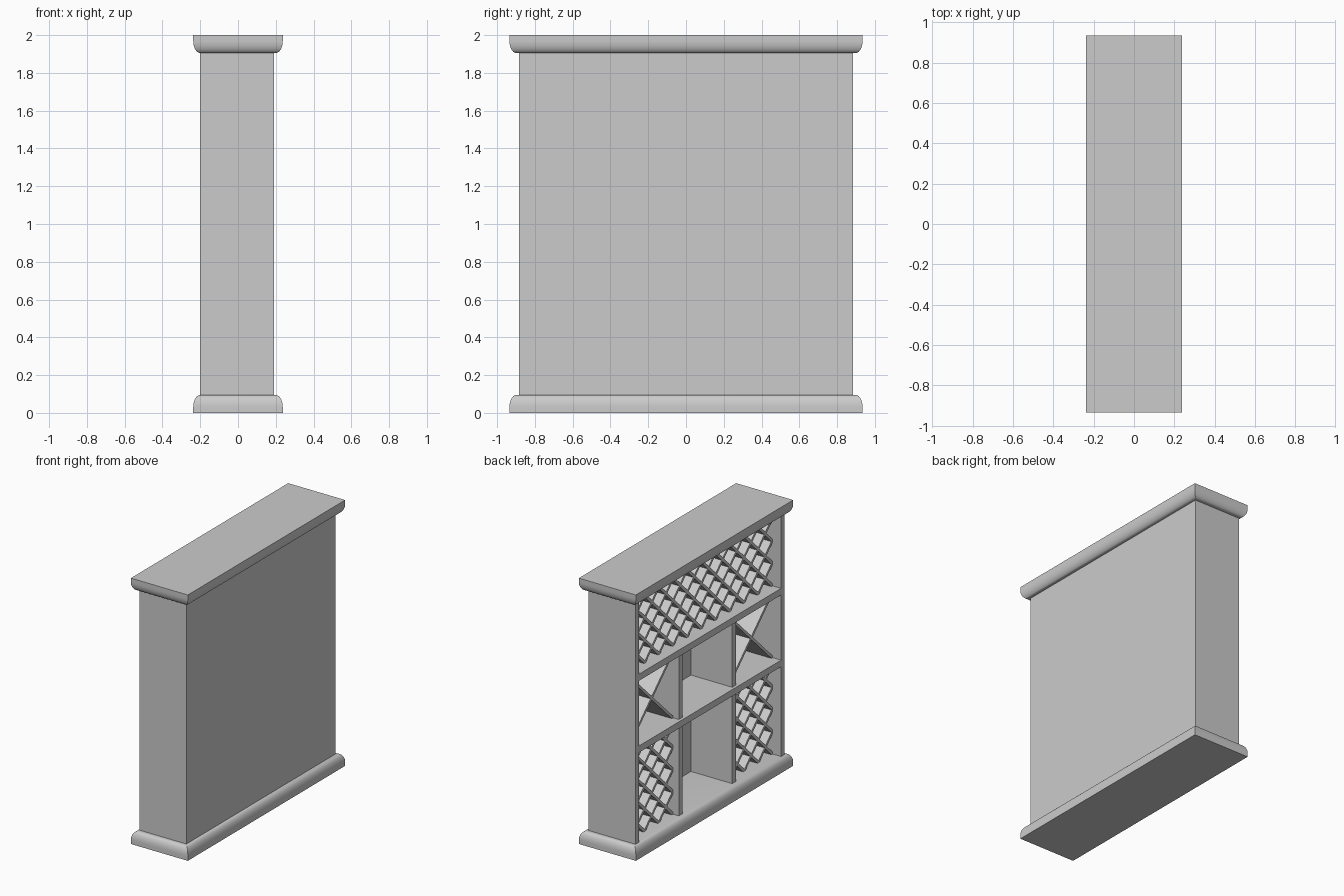
import bpy, bmesh, math
from mathutils import Matrix, Vector

cube = bpy.data.objects.get("Cube")
if cube:
    bpy.data.objects.remove(cube, do_unlink=True)

# Single material
grey = bpy.data.materials.new("plain grey")
grey.use_nodes = True
colour = (0.6, 0.6, 0.6, 1)
grey.diffuse_color = colour
grey.node_tree.nodes["Principled BSDF"].inputs["Base Color"].default_value = colour


def finish(name, bm):
    bmesh.ops.recalc_face_normals(bm, faces=bm.faces)
    mesh = bpy.data.meshes.new(name)
    bm.to_mesh(mesh)
    bm.free()
    mesh.materials.append(grey)
    obj = bpy.data.objects.new(name, mesh)
    bpy.context.collection.objects.link(obj)
    return obj


def box(name, x, y, z):
    bm = bmesh.new()
    size = Vector((x[1] - x[0], y[1] - y[0], z[1] - z[0]))
    mid = Vector((sum(x), sum(y), sum(z))) / 2
    bmesh.ops.create_cube(bm, size=1, matrix=Matrix.Translation(mid) @ Matrix.Diagonal(size).to_4x4())
    return finish(name, bm)


def add_slat(bm, start, end):
    """Deep board whose edge runs from start to end in the y-z plane."""
    (y0, z0), (y1, z1) = start, end
    length = math.hypot(y1 - y0, z1 - z0)
    size = Vector((INNER_BACK - SLAT_FRONT, length, SLAT))
    mid = Vector(((SLAT_FRONT + INNER_BACK) / 2, (y0 + y1) / 2, (z0 + z1) / 2))
    turn = Matrix.Rotation(math.atan2(z1 - z0, y1 - y0), 4, "X")
    bmesh.ops.create_cube(bm, size=1, matrix=Matrix.Translation(mid) @ turn @ Matrix.Diagonal(size).to_4x4())


def lattice(name, y, z):
    """Crossed diagonal boards clipped to a compartment."""
    bm = bmesh.new()
    width, height = y[1] - y[0], z[1] - z[0]
    first = -math.ceil(height / PITCH)
    for k in range(first, round(width / PITCH) + 1):
        foot = k * PITCH
        a, b = max(foot, 0), min(foot + height, width)
        if b - a < SLAT:
            continue
        low, high = z[0] + a - foot, z[0] + b - foot
        add_slat(bm, (y[0] + a, low), (y[0] + b, high))
        add_slat(bm, (y[1] - a, low), (y[1] - b, high))
    finish(name, bm)


def moulding(name, flip):
    """Rectangular slab with a rounded edge on all four sides."""
    bm = bmesh.new()
    steps = 10
    profile = [(0, 0)]
    for i in range(steps + 1):
        t = math.pi / 2 * i / steps
        profile.append((0.037 * (1 - math.cos(t)), 0.03 + 0.065 * math.sin(t)))
    rings = []
    for inset, z in profile:
        x, y = 0.237 - inset, 0.935 - inset
        z = 2 - z if flip else z
        rings.append([bm.verts.new((sx * x, sy * y, z))
                      for sx, sy in ((-1, -1), (1, -1), (1, 1), (-1, 1))])
    for lower, upper in zip(rings, rings[1:]):
        for i in range(4):
            j = (i + 1) % 4
            bm.faces.new((lower[i], lower[j], upper[j], upper[i]))
    bm.faces.new(rings[0])
    bm.faces.new(rings[-1])
    obj = finish(name, bm)
    bpy.ops.object.select_all(action="DESELECT")
    obj.select_set(True)
    bpy.context.view_layer.objects.active = obj
    bpy.ops.object.shade_smooth_by_angle(angle=math.radians(30))


# Main measurements; the open side faces -x
OPEN, BACK, INNER_BACK = -0.2, 0.19, 0.165
DIVIDER_FRONT, SLAT_FRONT = -0.178, -0.13
OUTER, INNER = 0.885, 0.845
FLOOR, CEILING = 0.095, 1.91
SHELF_LOW, SHELF_HIGH = (0.77, 0.82), (1.31, 1.36)
DIVIDER = (0.295, 0.34)
SLAT = 0.02
PITCH = (INNER - DIVIDER[1]) / 3

# Base and crown
moulding("base_moulding", False)
moulding("crown_moulding", True)

# Case
box("back_panel", (INNER_BACK, BACK), (-OUTER, OUTER), (FLOOR, CEILING))
box("lower_shelf", (OPEN, INNER_BACK), (-INNER, INNER), SHELF_LOW)
box("upper_shelf", (OPEN, INNER_BACK), (-INNER, INNER), SHELF_HIGH)

# Upper lattice across the full width
lattice("upper_lattice", (-INNER, INNER), (SHELF_HIGH[1], CEILING))

# Parts repeated at both ends
for side, label in ((-1, "front"), (1, "rear")):
    def span(a, b):
        return tuple(sorted((side * a, side * b)))

    bay = span(DIVIDER[1], INNER)
    box(label + "_side_panel", (OPEN, INNER_BACK), span(INNER, OUTER), (FLOOR, CEILING))
    box(label + "_lower_divider", (DIVIDER_FRONT, INNER_BACK), span(*DIVIDER), (FLOOR, SHELF_LOW[0]))
    box(label + "_middle_divider", (DIVIDER_FRONT, INNER_BACK), span(*DIVIDER), (SHELF_LOW[1], SHELF_HIGH[0]))
    lattice(label + "_lower_lattice", bay, (FLOOR, SHELF_LOW[0]))
    # Crossed boards in the middle bay
    cross = bmesh.new()
    add_slat(cross, (bay[0], SHELF_LOW[1]), (bay[1], SHELF_HIGH[0]))
    add_slat(cross, (bay[1], SHELF_LOW[1]), (bay[0], SHELF_HIGH[0]))
    finish(label + "_cross_boards", cross)
